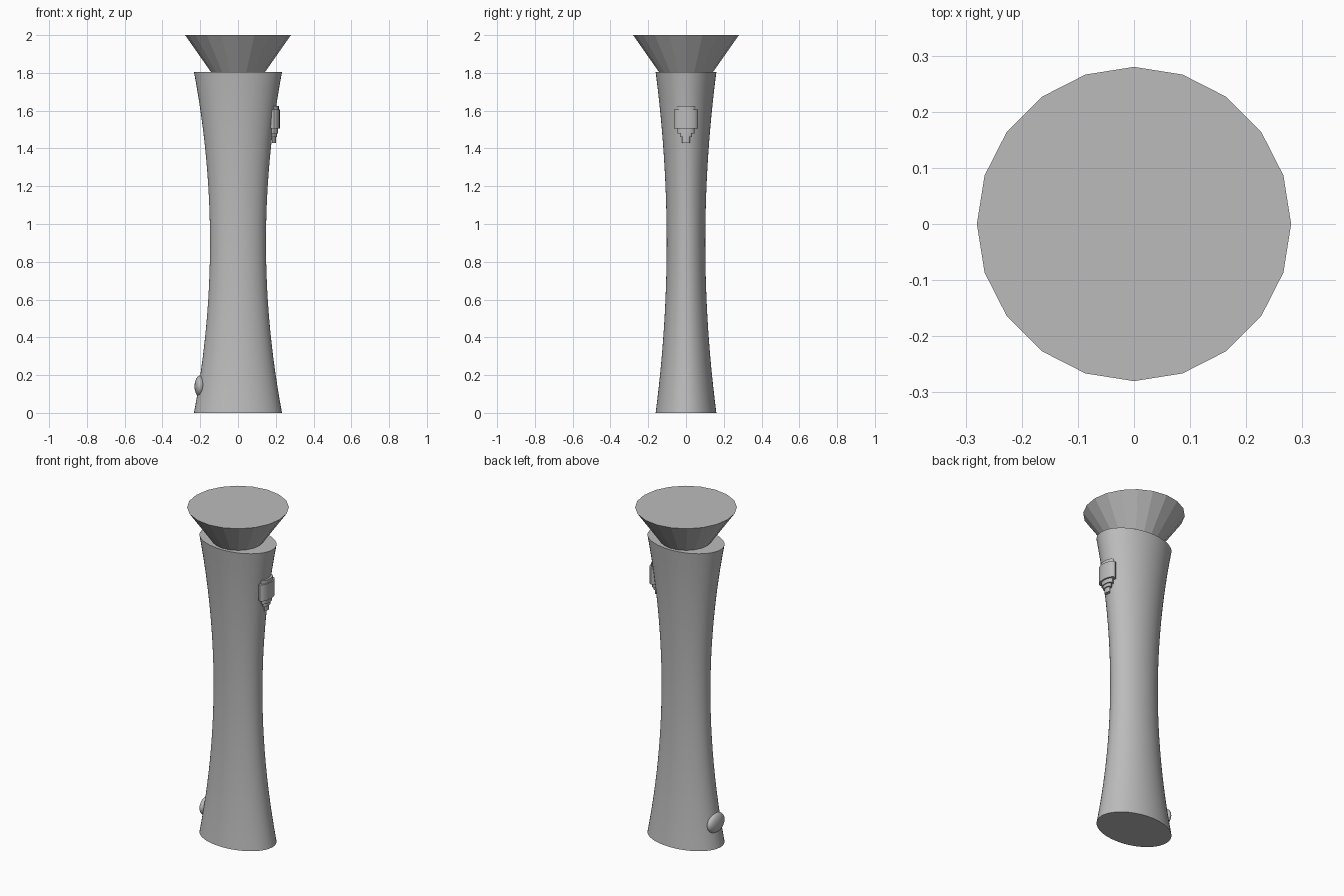
import bpy, bmesh, math

cube = bpy.data.objects.get("Cube")
if cube:
    bpy.data.objects.remove(cube, do_unlink=True)

grey = bpy.data.materials.new("plain grey")
grey.use_nodes = True
grey.diffuse_color = (0.5, 0.5, 0.5, 1)
grey.node_tree.nodes["Principled BSDF"].inputs["Base Color"].default_value = (0.5, 0.5, 0.5, 1)


def stack(name, profile, sides, y_ratio=1.0, x=0.0, smooth=False):
    """Loft elliptical rings from (x radius, z) pairs and cap both ends."""
    bm = bmesh.new()
    rings = []
    for r, z in profile:
        angles = [2 * math.pi * i / sides for i in range(sides)]
        rings.append([bm.verts.new((x + r * math.cos(a), r * y_ratio * math.sin(a), z))
                      for a in angles])
    for low, high in zip(rings, rings[1:]):
        for i in range(sides):
            j = (i + 1) % sides
            bm.faces.new((low[i], low[j], high[j], high[i]))
    bm.faces.new(rings[0][::-1])
    bm.faces.new(rings[-1])
    mesh = bpy.data.meshes.new(name)
    bm.to_mesh(mesh)
    bm.free()
    mesh.materials.append(grey)
    obj = bpy.data.objects.new(name, mesh)
    bpy.context.collection.objects.link(obj)
    if smooth:
        bpy.ops.object.select_all(action='DESELECT')
        obj.select_set(True)
        bpy.context.view_layer.objects.active = obj
        bpy.ops.object.shade_smooth_by_angle(angle=math.radians(35))
    return obj


# Waisted oval column
HEIGHT, STEPS = 1.805, 24
column = []
for k in range(STEPS + 1):
    t = 2 * k / STEPS - 1
    column.append((0.148 + 0.085 * t * t, HEIGHT * k / STEPS))
stack("column", column, 48, y_ratio=0.69, smooth=True)

# Faceted flared top
stack("flared_top", [(0.14, 1.8), (0.28, 2.0)], 20)

# Stepped ornament: oval discs stacked on the +x side
discs = [(0.010, 1.43, 1.46), (0.016, 1.46, 1.48), (0.022, 1.48, 1.505),
         (0.031, 1.505, 1.605), (0.025, 1.605, 1.625)]
steps = []
for r, low, high in discs:
    steps += [(r, low), (r, high)]
stack("stepped_ornament", steps, 16, y_ratio=2.05, x=0.191, smooth=True)

# Rounded knob low on the -x side
bpy.ops.mesh.primitive_uv_sphere_add(segments=24, ring_count=12, location=(-0.2, 0, 0.14))
knob = bpy.context.object
knob.name = "knob"
knob.scale = (0.03, 0.073, 0.058)
knob.data.materials.append(grey)
bpy.ops.object.shade_smooth()
